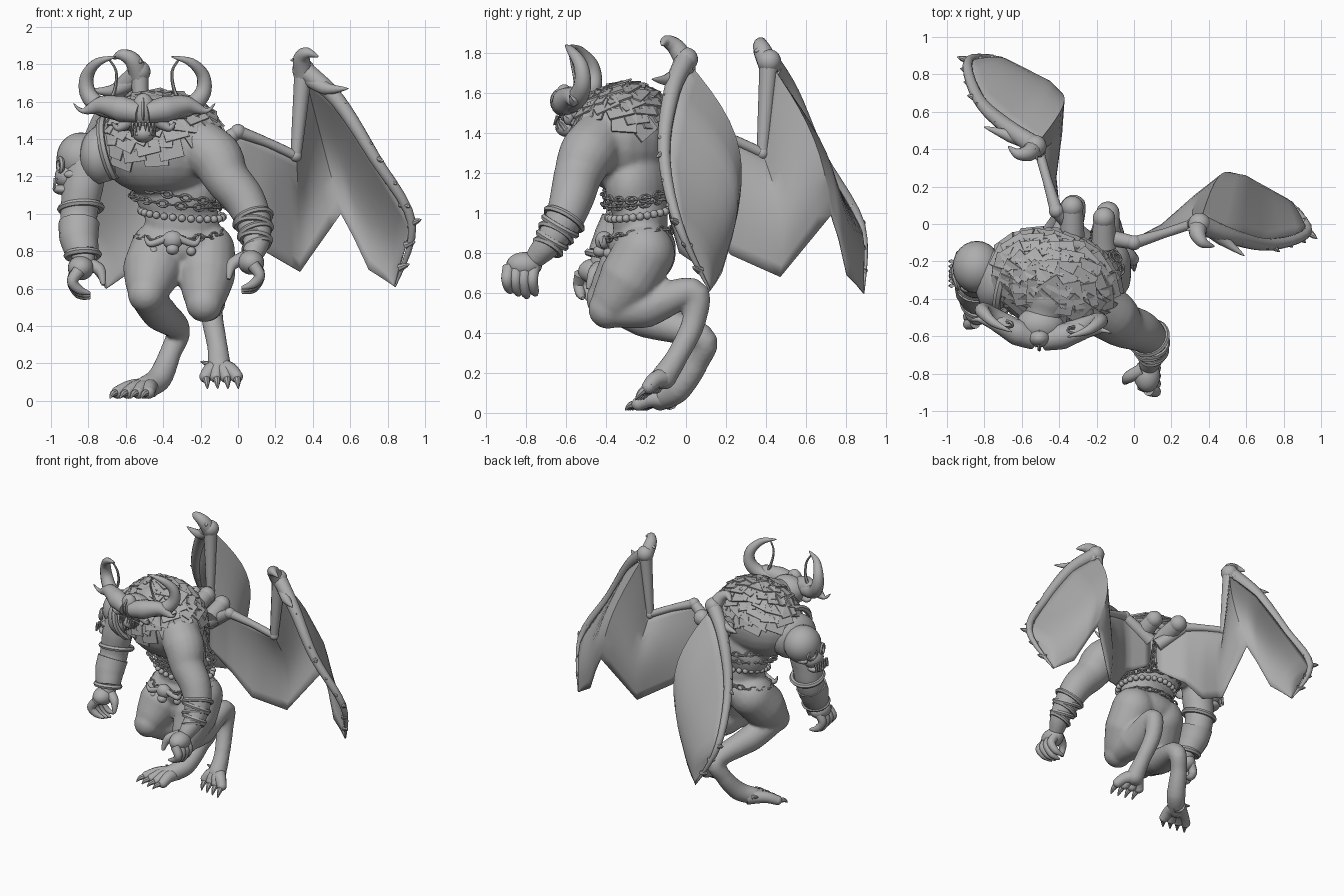
import bpy, bmesh, math, random
from mathutils import Vector, Matrix

random.seed(4)
default = bpy.data.objects.get("Cube")
if default:
    bpy.data.objects.remove(default)

clay = bpy.data.materials.new("clay_grey")
clay.use_nodes = True
clay.diffuse_color = (.42, .42, .42, 1)
clay.node_tree.nodes["Principled BSDF"].inputs["Base Color"].default_value = clay.diffuse_color


def same(v):
    return v


def finish(bm, name, angle=.7):
    bmesh.ops.recalc_face_normals(bm, faces=bm.faces)
    mesh = bpy.data.meshes.new(name)
    bm.to_mesh(mesh)
    bm.free()
    mesh.materials.append(clay)
    mesh.shade_smooth()
    mesh.set_sharp_from_angle(angle=angle)
    obj = bpy.data.objects.new(name, mesh)
    bpy.context.scene.collection.objects.link(obj)
    return obj


def tube(bm, points, f=same, sides=12, steps=5):
    """Tapered round tube through (x, y, z, radius) points."""
    pts = [(f(Vector(p[:3])), p[3]) for p in points]
    path = []
    for i in range(len(pts) - 1):
        a, b, c, d = (pts[min(max(j, 0), len(pts) - 1)] for j in range(i - 1, i + 3))
        last = i == len(pts) - 2
        for k in range(steps + last):
            t = k / steps
            pos = b[0] + .5 * t * (c[0] - a[0] + t * (2 * a[0] - 5 * b[0] + 4 * c[0] - d[0]
                                   + t * (3 * b[0] - a[0] - 3 * c[0] + d[0])))
            path.append((pos, b[1] + (c[1] - b[1]) * t))
    rings, old = [], None
    for i, (pos, r) in enumerate(path):
        way = (path[min(i + 1, len(path) - 1)][0] - path[max(i - 1, 0)][0]).normalized()
        q = way.to_track_quat('Z', 'Y') if old is None else old.rotation_difference(way) @ q
        old = way
        rings.append([bm.verts.new(pos + q @ Vector((r * math.cos(a), r * math.sin(a), 0)))
                      for a in (math.tau * k / sides for k in range(sides))])
    for lo, hi in zip(rings, rings[1:]):
        for k in range(sides):
            n = (k + 1) % sides
            bm.faces.new((lo[k], lo[n], hi[n], hi[k]))
    bm.faces.new(rings[0])
    bm.faces.new(rings[-1])


def ball(bm, centre, radii, turn=0, f=same):
    m = (Matrix.Translation(f(Vector(centre))) @ Matrix.Rotation(math.radians(turn), 4, 'Z')
         @ Matrix.Diagonal((*radii, 1)))
    bmesh.ops.create_uvsphere(bm, u_segments=24, v_segments=14, radius=1, matrix=m)


def limb(bm, points):
    tube(bm, points, sides=18)
    for p in (points[0], points[-1]):
        ball(bm, p[:3], [p[3]] * 3)


def ring(bm, centre, axis, big, small, stretch=1, n=16):
    """Torus, stretched along its local x for chain links."""
    q = Vector(axis).to_track_quat('Z', 'Y')
    loops = []
    for i in range(n):
        a = math.tau * i / n
        loop = []
        for k in range(6):
            b = math.tau * k / 6
            w = big + small * math.cos(b)
            v = Vector((w * math.cos(a) * stretch, w * math.sin(a), small * math.sin(b)))
            loop.append(bm.verts.new(Vector(centre) + q @ v))
        loops.append(loop)
    for i in range(n):
        for k in range(6):
            a, b, j = loops[i], loops[(i + 1) % n], (k + 1) % 6
            bm.faces.new((a[k], b[k], b[j], a[j]))


def chain(name, path, count, beads=False):
    bm = bmesh.new()
    for i in range(count):
        here, ahead = path(i / count), path((i + .5) / count)
        if beads:
            ball(bm, here, [.02] * 3)
            continue
        way = (ahead - here).normalized()
        side = way.cross(Vector((0, 0, 1))).normalized()
        up = side.cross(way)
        turned = side if i % 2 else up
        start = len(bm.verts)
        ring(bm, (0, 0, 0), (0, 0, 1), .017, .006, 1.6, 12)
        bm.verts.ensure_lookup_table()
        m = Matrix((way, turned.cross(way), turned)).transposed()
        for v in bm.verts[start:]:
            v.co = m @ v.co + here
    finish(bm, name)


# Body: muscles fused into one skin
bm = bmesh.new()
CHEST, SIZE, TWIST = Vector((-.42, -.3, 1.37)), Vector((.35, .25, .275)), -19
ball(bm, CHEST, SIZE, TWIST)
ball(bm, (-.33, -.24, 1.13), (.23, .155, .22), TWIST)
ball(bm, (-.3, -.23, .97), (.2, .14, .2))
ball(bm, (-.31, -.22, .83), (.24, .17, .14))
limb(bm, [(-.45, -.38, 1.49, .15), (-.49, -.51, 1.5, .1)])
limb(bm, [(-.25, -.4, 1.4, .14), (-.12, -.49, 1.3, .145), (-.06, -.54, 1.19, .122),
          (.03, -.57, 1.08, .112), (.08, -.61, .97, .098), (.1, -.68, .86, .075), (.08, -.75, .78, .055)])
limb(bm, [(-.65, -.26, 1.34, .13), (-.79, -.27, 1.28, .11), (-.83, -.29, 1.14, .11),
          (-.85, -.3, 1, .1), (-.85, -.34, .9, .1), (-.83, -.4, .8, .07), (-.82, -.43, .73, .055)])
limb(bm, [(-.17, -.21, .8, .155), (-.17, -.29, .66, .155), (-.18, -.39, .52, .1)])
limb(bm, [(-.18, -.37, .52, .09), (-.17, -.2, .53, .105), (-.14, .04, .61, .065),
          (-.14, .04, .46, .06), (-.11, -.04, .29, .055), (-.1, -.11, .18, .065)])
limb(bm, [(-.42, -.21, .8, .16), (-.46, -.3, .69, .16), (-.49, -.4, .57, .1)])
limb(bm, [(-.49, -.38, .56, .09), (-.42, -.2, .47, .095), (-.32, .08, .38, .065),
          (-.36, .06, .26, .058), (-.42, -.04, .12, .068), (-.5, -.13, .07, .06)])
body = finish(bm, "body")
fuse = body.modifiers.new("fuse", 'REMESH')
fuse.mode, fuse.voxel_size, fuse.use_smooth_shade = 'VOXEL', .014, True
soften = body.modifiers.new("soften", 'SMOOTH')
soften.factor, soften.iterations = .5, 6


# Hands: curled fingers and thumb
def right_hand(v):
    return Vector((-.77 - v.x, v.y + .36, v.z - .03))


for name, f in (("left_hand", same), ("right_hand", right_hand)):
    bm = bmesh.new()
    ball(bm, (.07, -.81, .74), (.07, .09, .065), 0, f)
    for i in range(4):
        y = -.76 - .042 * i
        drop = -.012 * abs(i - 1)
        tube(bm, [(.08, y, .75 + drop, .034), (.115, y - .01, .67, .03), (.08, y, .6 - drop, .025),
                  (.02, y + .01, .58 - drop, .008)], f, 10)
    tube(bm, [(.05, -.78, .77, .04), (-.03, -.82, .73, .032), (-.05, -.85, .65, .01)], f, 10)
    finish(bm, name)

# Feet: spread toes with claws
for name, heel, toe in (("left_foot", (-.1, -.1, .18), (-.09, -.17, .13)),
                        ("right_foot", (-.47, -.08, .07), (-.56, -.22, .045))):
    bm = bmesh.new()
    heel, toe = Vector(heel), Vector(toe)
    way = (toe - heel).normalized()
    for i in range(4):
        tip = toe + Vector((.055, -.012, 0)) * (i - 1.5)
        claw = tip + way * .08 - Vector((0, 0, .02))
        tube(bm, [(*heel, .055), (*(heel.lerp(tip, .6) + Vector((0, 0, .015))), .042), (*tip, .034)])
        ball(bm, tip, [.034] * 3)
        tube(bm, [(*tip, .024), (*(tip + way * .05), .017), (*claw, .002)], sides=8)
    spur = heel + Vector((-.1, .01, .03))
    tube(bm, [(*heel.lerp(spur, .2), .03), (*spur, .003)], sides=8)
    finish(bm, name)


# Head: mask, jaw, swept horns and tusks
def on_head(s):
    spin = Matrix.Rotation(math.radians(-5), 3, 'Z')
    return lambda v: Vector((-.5, -.54, 1.52)) + spin @ Vector((s * v.x, v.y, v.z))


bm = bmesh.new()
ball(bm, (0, 0, 0), (.13, .1, .1), 0, on_head(1))
ball(bm, (0, -.07, .04), (.06, .05, .085), 0, on_head(1))
ball(bm, (0, -.05, -.09), (.06, .065, .05), 0, on_head(1))
ring(bm, on_head(1)(Vector((0, -.07, .04))), (1, 0, 0), .062, .01)
for s in (-1, 1):
    f = on_head(s)
    tube(bm, [(.02, -.08, .02, .055), (.12, -.05, .04, .07), (.23, -.01, .06, .05), (.33, 0, .03, .014),
              (.38, -.01, .07, .002)], f)
    tube(bm, [(.15, -.02, .03, .05), (.25, .02, .06, .05), (.31, .05, .13, .044), (.31, .04, .22, .036),
              (.25, -.01, .29, .024), (.15, -.05, .32, .003)], f)
    tube(bm, [(.19, -.03, .31, .006), (.15, -.02, .24, .008), (.16, 0, .14, .01), (.2, 0, .06, .014)], f, 6)
    tube(bm, [(.08, -.04, -.03, .035), (.14, -.04, -.06, .02), (.17, -.06, -.03, .002)], f)
    for i in range(3):
        x = .015 + .02 * i
        tube(bm, [(x, -.1, -.035, .01), (x, -.12, -.08, .001)], f, 6, 1)
        tube(bm, [(x, -.1, -.1, .008), (x, -.11, -.05, .001)], f, 6, 1)
    tube(bm, [(.05, -.06, -.1, .018), (.07, -.1, -.05, .002)], f, 8)
finish(bm, "horned_head")

# Scales over the back, neck and collar
bm = bmesh.new()
spin = Matrix.Rotation(math.radians(TWIST), 3, 'Z')
total = 190
for i in range(total):
    z = 1 - 2 * (i + .5) / total
    a = i * math.pi * (3 - math.sqrt(5))
    u = Vector((math.sqrt(1 - z * z) * math.cos(a), math.sqrt(1 - z * z) * math.sin(a), z))
    if z < (.2 if u.y > 0 else -.25) or abs(u.x) > (.9 if z > .2 else .5):
        continue
    n = spin @ Vector([u[k] / SIZE[k] for k in range(3)]).normalized()
    pos = CHEST + spin @ Vector([u[k] * SIZE[k] for k in range(3)])
    # each scale hangs down the slope with its lower edge lifted
    down = (Vector((0, .3, -1)) - n * n.dot(Vector((0, .3, -1)))).normalized()
    basis = Matrix((down.cross(n), down, n)).transposed().to_4x4()
    m = (Matrix.Translation(pos + n * .006) @ basis @ Matrix.Rotation(random.uniform(-.4, .4), 4, 'Z')
         @ Matrix.Rotation(random.uniform(.03, .12), 4, 'X') @ Matrix.Diagonal((.13, .13, .01, 1)))
    bmesh.ops.create_cube(bm, size=1, matrix=m)
finish(bm, "back_scales", .4)

# Skull pauldron on the right shoulder
bm = bmesh.new()
ball(bm, (-.84, -.23, 1.3), (.13, .14, .135))
ball(bm, (-.91, -.26, 1.2), (.07, .085, .07))
ball(bm, (-.93, -.27, 1.13), (.06, .07, .03))
for s in (-1, 1):
    ring(bm, (-.95, -.25 + .06 * s, 1.26), (-1, .3 * s, 0), .035, .014)
    ball(bm, (-.88, -.25 + .09 * s, 1.21), (.05, .03, .025))
for i in range(6):
    y = -.33 + .026 * i
    tube(bm, [(-.975, y, 1.19, .012), (-.985, y, 1.13, .007)], sides=6, steps=1)
finish(bm, "skull_pauldron")
bm = bmesh.new()
ball(bm, (-.72, -.29, 1.31), (.12, .18, .165), TWIST)
ring(bm, (-.67, -.31, 1.34), (1, -.3, .25), .18, .022, n=28)
bmesh.ops.bisect_plane(bm, geom=bm.verts[:] + bm.edges[:] + bm.faces[:], plane_co=(-.74, 0, 1.16),
                       plane_no=(.3, 0, -1), clear_outer=True)
finish(bm, "shoulder_plate")

# Arm bands
bm = bmesh.new()
start, end = Vector((.08, -.61, .97)), Vector((.1, -.69, .83))
for i in range(5):
    t = i / 4
    ring(bm, start.lerp(end, t), (end - start) + Vector((.03 * (-1) ** i, 0, 0)), .1 - .03 * t, .016, n=24)
finish(bm, "left_arm_bands")
bm = bmesh.new()
tube(bm, [(-.85, -.32, .95, .11), (-.85, -.36, .87, .105), (-.83, -.41, .78, .085)], sides=16)
for p, r in (((-.84, -.29, 1.03), .11), ((-.83, -.41, .78), .085)):
    ring(bm, p, (.05, -.3, -1), r, .018, n=24)
finish(bm, "right_bracer")


# Chains, bead string and small skull buckle
def loop(cx, cy, rx, ry, z, slope, rise=.15):
    def path(t):
        x, y = rx * math.cos(math.tau * t), ry * math.sin(math.tau * t)
        return Vector((cx + x, cy + y, z + slope * x + rise * y))
    return path


chain("belt_chain", loop(-.31, -.23, .23, .17, .89, .05), 28)
chain("chest_chain", loop(-.33, -.24, .26, .17, 1.12, -.2), 32)
chain("chest_chain_lower", loop(-.33, -.24, .24, .17, 1.07, -.12), 30)
chain("bead_string", loop(-.3, -.23, .22, .16, 1, -.08), 28, True)
chain("spine_chain", lambda t: Vector((-.24 + .05 * t, -.06 + .02 * t, 1.28 - .22 * t)), 8)
bm = bmesh.new()
ball(bm, (-.35, -.41, .86), (.055, .045, .05))
ball(bm, (-.35, -.43, .81), (.035, .035, .03))
for s in (-1, 1):
    ball(bm, (-.35 + .1 * s, -.39, .8), [.025] * 3)
    tube(bm, [(-.35 + .03 * s, -.42, .87, .02), (-.35 + .12 * s, -.41, .84, .018),
              (-.35 + .15 * s, -.41, .89, .002)])
finish(bm, "skull_buckle")


# Wings: the right one is the left one mirrored and swung back
def swung(v):
    p = Matrix.Rotation(math.radians(-56), 3, 'Z') @ Vector((-v.x, v.y + .1, 0))
    return Vector((p.x - .415, p.y + .07, v.z - .01))


TOP = [(-.2, -.06, 1.3), (0, -.1, 1.44), (.16, -.05, 1.38), (.31, 0, 1.31), (.35, 0, 1.77),
       (.53, -.07, 1.61), (.73, -.11, 1.3), (.93, -.04, .95), (.84, .12, .61)]
LOW = [(-.2, -.06, 1.1), (0, -.08, .98), (.14, -.03, .8), (.33, .13, .69), (.55, .26, 1),
       (.62, .23, .87), (.7, .18, .7), (.78, .15, .65), (.84, .12, .61)]
BULGE = [0, .01, .04, .08, .12, .15, .13, .05, 0]
for side, f in (("left", same), ("right", swung)):
    bm = bmesh.new()
    cols = []
    for i in range(len(TOP) - 1):
        for k in range(4 + (i == len(TOP) - 2)):
            t = k / 4
            a, b = Vector(TOP[i]).lerp(Vector(TOP[i + 1]), t), Vector(LOW[i]).lerp(Vector(LOW[i + 1]), t)
            puff = BULGE[i] + (BULGE[i + 1] - BULGE[i]) * t
            cols.append([bm.verts.new(f(a.lerp(b, v / 10) + Vector((0, puff * math.sin(math.pi * v / 10), 0))))
                         for v in range(11)])
    for a, b in zip(cols, cols[1:]):
        for v in range(10):
            bm.faces.new((a[v], a[v + 1], b[v + 1], b[v]))
    bmesh.ops.remove_doubles(bm, verts=bm.verts, dist=.0005)
    skin = finish(bm, side + "_wing_membrane")
    skin.modifiers.new("thickness", 'SOLIDIFY').thickness = .006

    bm = bmesh.new()
    for bone, radii in ((TOP[:2], (.05, .035)), (TOP[1:4], (.035, .025, .026)), (TOP[3:5], (.028, .05)),
                        (TOP[4:], (.055, .042, .032, .024, .004))):
        tube(bm, [(*p, r) for p, r in zip(bone, radii)], f)
    for p, r in ((TOP[1], .04), (TOP[3], .032), (TOP[4], .06)):
        ball(bm, p, [r] * 3, 0, f)
    # hooked claws at the wing wrist
    tube(bm, [(.35, 0, 1.75, .055), (.34, -.05, 1.83, .045), (.37, -.1, 1.86, .03), (.43, -.12, 1.84, .003)], f)
    tube(bm, [(.34, -.03, 1.83, .03), (.28, -.03, 1.82, .002)], f)
    tube(bm, [(.37, 0, 1.73, .045), (.47, -.08, 1.67, .035), (.59, -.17, 1.67, .002)], f)
    # spines along the leading finger
    for i in range(5, 8):
        for t in (0, .35, .7):
            p = Vector(TOP[i]).lerp(Vector(TOP[min(i + 1, 8)]), t)
            tip = p + Vector((.05, -.04, -.02 + .04 * (i > 6)))
            tube(bm, [(*p, .022), (*p.lerp(tip, .6), .014), (*tip, .001)], f, 8)
    finish(bm, side + "_wing_bones")

# Stumps at the wing roots
bm = bmesh.new()
for x, y in ((-.16, .03), (-.33, .09)):
    tube(bm, [(x, -.12, 1.36, .07), (x, y, 1.42, .055)])
    ball(bm, (x, y, 1.42), (.06, .06, .06))
finish(bm, "wing_stumps")
